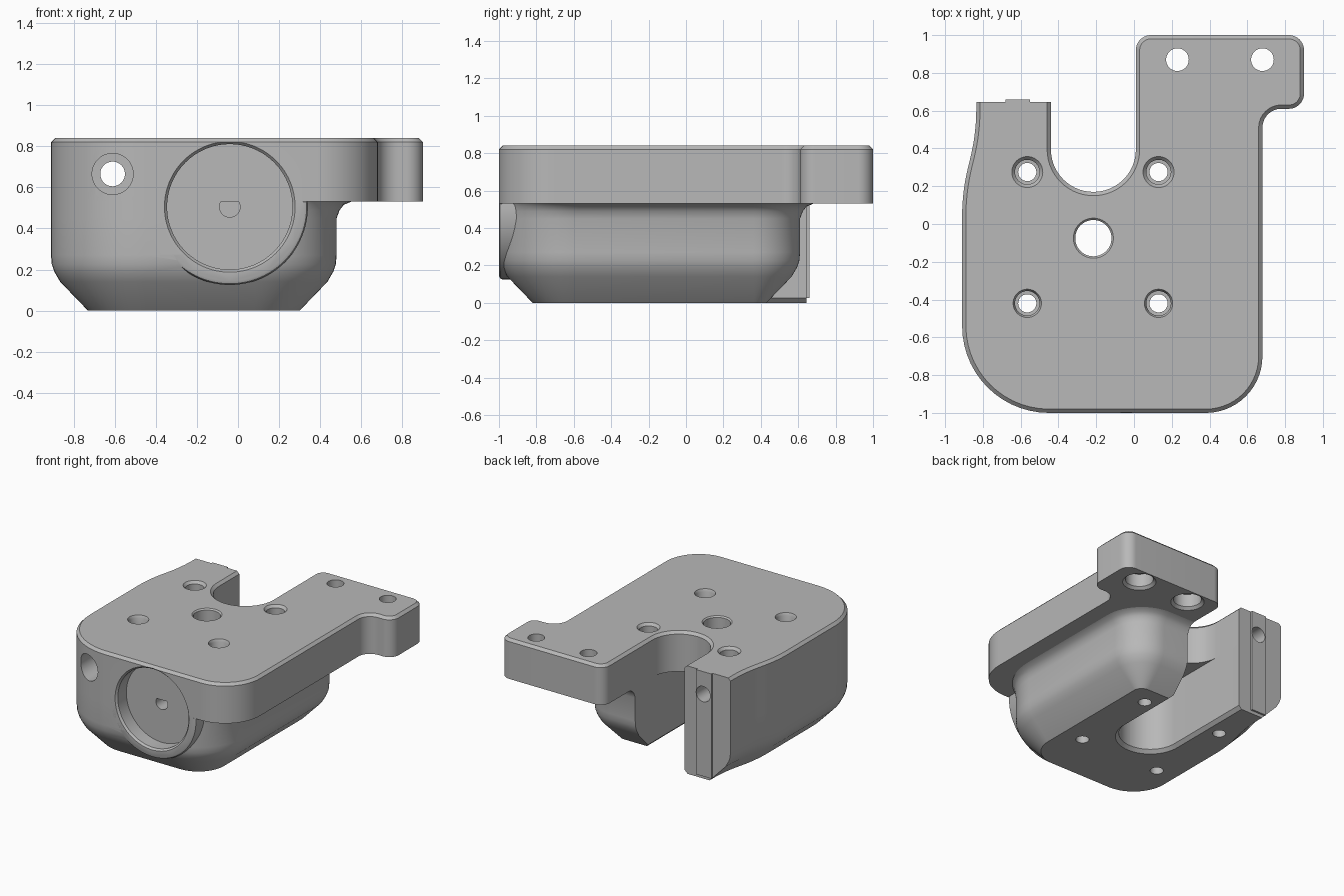
import bpy, bmesh
from math import sin, cos, tan, pi
from mathutils import Vector

if "Cube" in bpy.data.objects:
    bpy.data.objects.remove(bpy.data.objects["Cube"], do_unlink=True)

GREY = (0.48, 0.48, 0.48, 1)
metal = bpy.data.materials.new("plain grey")
metal.use_nodes = True
metal.diffuse_color = GREY
metal.node_tree.nodes["Principled BSDF"].inputs["Base Color"].default_value = GREY


def loft(name, rings):
    """Skin equal-length rings of points and cap both ends."""
    bm = bmesh.new()
    rows = [[bm.verts.new(p) for p in ring] for ring in rings]
    n = len(rows[0])
    for low, high in zip(rows, rows[1:]):
        for i in range(n):
            j = (i + 1) % n
            bm.faces.new((low[i], low[j], high[j], high[i]))
    bm.faces.new(rows[0][::-1])
    bm.faces.new(rows[-1])
    bmesh.ops.recalc_face_normals(bm, faces=bm.faces[:])
    mesh = bpy.data.meshes.new(name)
    bm.to_mesh(mesh)
    bm.free()
    mesh.materials.append(metal)
    ob = bpy.data.objects.new(name, mesh)
    bpy.context.collection.objects.link(ob)
    return ob


def rounded(corners, steps=14):
    """Turn (x, y, radius) corners into an outline with arcs."""
    out = []
    for i, (x, y, r) in enumerate(corners):
        p = Vector((x, y))
        if r <= 0:
            out.append(p)
            continue
        a = (Vector(corners[i - 1][:2]) - p).normalized()
        b = (Vector(corners[(i + 1) % len(corners)][:2]) - p).normalized()
        half = a.angle(b) / 2
        c = p + (a + b).normalized() * r / sin(half)
        u, v = p + a * r / tan(half) - c, p + b * r / tan(half) - c
        w = pi - 2 * half
        for k in range(steps + 1):
            t = k / steps
            out.append(c + (u * sin((1 - t) * w) + v * sin(t * w)) / sin(w))
    return out


def at_height(outline, z):
    return [(p.x, p.y, z) for p in outline]


def turned(name, axis, a, b, profile, top=9, n=64):
    """Round solid along y or z; the profile is (position, radius) pairs."""
    rings = []
    for t, r in profile:
        circle = [(a + r * cos(2 * pi * i / n), b + r * sin(2 * pi * i / n)) for i in range(n)]
        rings.append([(x, y, t) if axis == "z" else (x, t, min(y, top)) for x, y in circle])
    return loft(name, rings)


# Outline pieces shared by the plate and the body
SLOT_L, SLOT_R, SLOT_W = -0.44, 0.01, 0.2249


def left_side(d):
    return [(-0.835 + d, 0.645, 0), (-0.835 + d, 0.48, 1.1),
            (-0.91 + d, 0.17, 1.1), (-0.91 + d, -1 + d, 0.46 - d)]


def plate_outline(d):
    return rounded([
        (0.68 - d, -1 + d, 0.3 - d), (0.68 - d, 0.61 + d, 0.1 + d),
        (0.9 - d, 0.61 + d, 0.08 - d), (0.9 - d, 1 - d, 0.08 - d),
        (SLOT_R + d, 1 - d, 0.08 - d),
        (SLOT_R + d, 0.17 - d, SLOT_W + d), (SLOT_L - d, 0.17 - d, SLOT_W + d),
        (SLOT_L - d, 0.645, 0)] + left_side(d))


def body_outline(d):
    e = max(d, 0)
    return rounded([
        (0.48 - d, -1 + e, 0.4 - d), (0.48 - d, 0.61 - d, 0.25 - d),
        (-0.21, 0.61 - d, 0), (-0.21, 0.645, 0)] + left_side(e))


def slot_outline(d):
    return rounded([
        (SLOT_R + d, 1.2, 0), (SLOT_L - d, 1.2, 0),
        (SLOT_L - d, -0.3 - d, SLOT_W + d), (SLOT_R + d, -0.3 - d, SLOT_W + d)])


# Mounting plate with hooked arm
UNDER, TOP = 0.53, 0.84
plate = loft("mounting_plate", [at_height(plate_outline(d), z) for z, d in
                                ((UNDER, 0), (TOP - 0.02, 0), (TOP, 0.02))])

# Lower body with sloped base and flared neck
body = loft("lower_body", [at_height(body_outline(d), z) for z, d in
                           ((0, 0.18), (0.14, 0.045), (0.19, 0.016), (0.225, 0.004), (0.27, 0),
                            (0.45, 0), (0.49, -0.015), (0.515, -0.035), (UNDER, -0.07))])

# Round boss on the front
BX, BZ = -0.04, 0.505
boss = turned("front_boss", "y", BX, BZ,
              ((-1, 0.36), (-0.994, 0.374), (-0.98, 0.38), (-0.6, 0.38)), top=UNDER, n=96)

# Cutters
slot = loft("slot_cutter", [at_height(slot_outline(d), z) for z, d in
                            ((-0.02, 0.045), (0.025, 0), (0.6, 0))])
pocket = turned("pocket_cutter", "y", BX, BZ,
                ((-1.02, 0.318), (-1, 0.318), (-0.985, 0.305), (-0.88, 0.305)), n=96)
pilot = turned("pilot_cutter", "y", BX, BZ, ((-0.9, 0.05), (-0.7, 0.05)))
channel = turned("channel_cutter", "y", -0.61, 0.665,
                 ((-1.1, 0.1), (-0.7, 0.1), (-0.699, 0.06), (0.8, 0.06)))
centre = turned("centre_cutter", "z", -0.215, -0.075,
                ((0.4, 0.096), (TOP - 0.01, 0.096), (TOP + 0.01, 0.116)))
screws = [turned("screw_cutter", "z", x, y,
                 ((-0.1, 0.048), (0.55, 0.048), (0.551, 0.065),
                  (TOP - 0.02, 0.065), (TOP, r), (TOP + 0.02, r)), n=40)
          for x in (-0.565, 0.13) for y, r in ((0.275, 0.082), (-0.42, 0.075))]
arm_holes = [turned("arm_hole_cutter", "z", x, 0.87,
                    ((UNDER - 0.02, 0.12), (UNDER, 0.12), (UNDER + 0.02, 0.1),
                     (UNDER + 0.12, 0.1), (UNDER + 0.121, 0.06), (0.95, 0.06)), n=40)
             for x in (0.23, 0.68)]

# Ridge on the end of the tongue
ridge = loft("tongue_ridge", [[(x, y, z) for x, y in
                               ((-0.68, 0.63), (-0.55, 0.63), (-0.55, 0.66), (-0.68, 0.66))]
                              for z in (0.025, TOP)])


def carve(ob, cutters):
    bpy.context.view_layer.objects.active = ob
    for cutter in cutters:
        mod = ob.modifiers.new("cut", "BOOLEAN")
        mod.operation, mod.solver, mod.object = "DIFFERENCE", "EXACT", cutter
        bpy.ops.object.modifier_apply(modifier=mod.name)


carve(plate, [pocket, channel, centre] + screws + arm_holes)
carve(body, [slot, pocket, pilot] + screws)
carve(boss, [pocket, pilot])
carve(ridge, [channel])

for cutter in [slot, pocket, pilot, channel, centre] + screws + arm_holes:
    bpy.data.objects.remove(cutter, do_unlink=True)

# Smooth curved surfaces, keep machined edges crisp
bpy.ops.object.select_all(action="DESELECT")
for ob in (plate, body, boss, ridge):
    ob.select_set(True)
bpy.context.view_layer.objects.active = plate
bpy.ops.object.shade_smooth_by_angle(angle=pi / 6)
